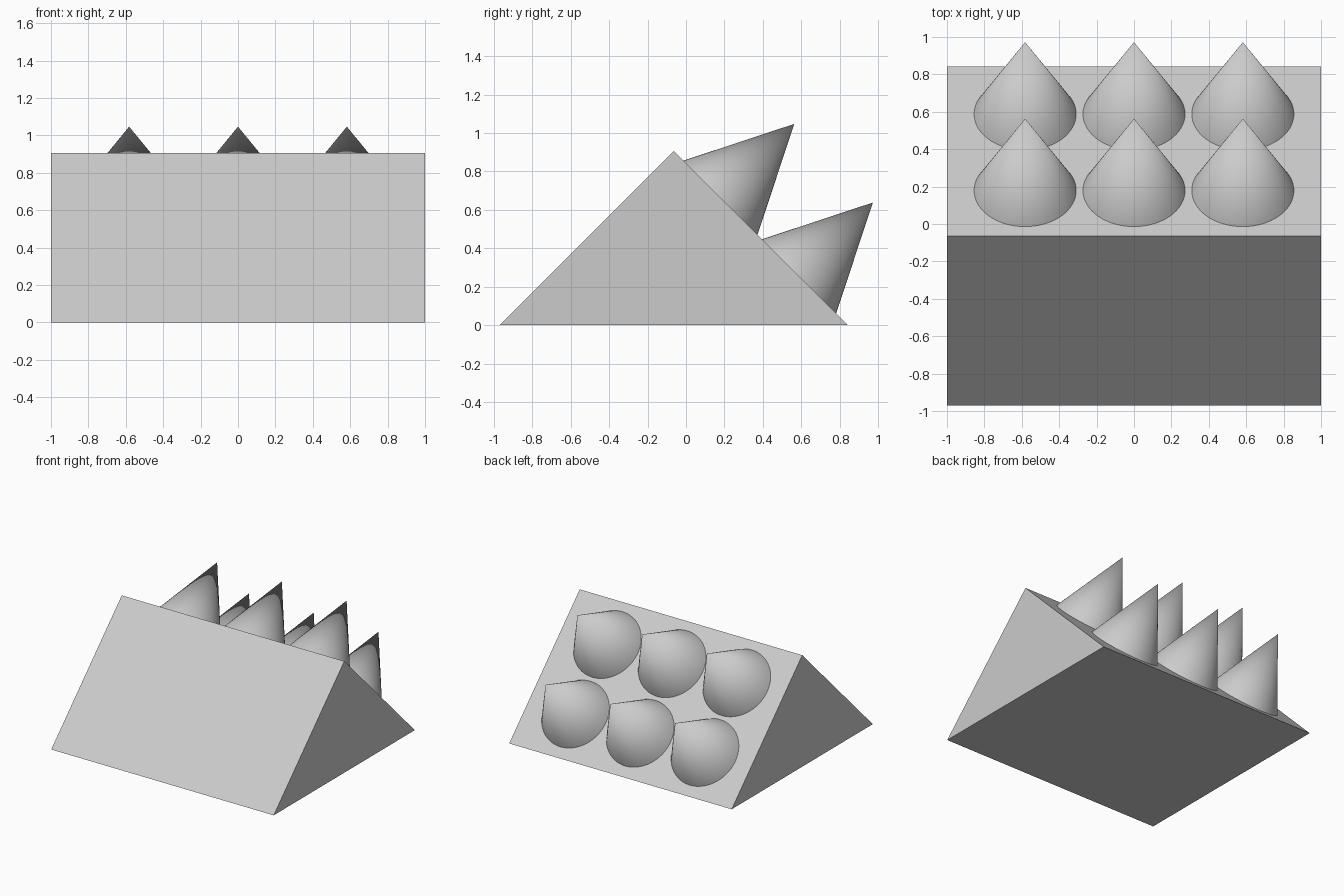
import bpy
import bmesh
import math
from mathutils import Matrix, Vector

cube = bpy.data.objects.get("Cube")
if cube:
    bpy.data.objects.remove(cube, do_unlink=True)

grey = bpy.data.materials.new("light grey")
grey.use_nodes = True
colour = (0.6, 0.6, 0.6, 1)
grey.diffuse_color = colour
grey.node_tree.nodes["Principled BSDF"].inputs["Base Color"].default_value = colour


def add_object(name, bm):
    bmesh.ops.recalc_face_normals(bm, faces=bm.faces)
    mesh = bpy.data.meshes.new(name)
    bm.to_mesh(mesh)
    bm.free()
    mesh.materials.append(grey)
    obj = bpy.data.objects.new(name, mesh)
    bpy.context.collection.objects.link(obj)
    return obj


# Wedge: triangular profile extruded across the full width
bm = bmesh.new()
profile = [(-0.97, 0), (0.842, 0), (-0.064, 0.906)]
face = bm.faces.new([bm.verts.new((-1, y, z)) for y, z in profile])
side = bmesh.ops.extrude_face_region(bm, geom=[face], use_keep_orig=True)
bmesh.ops.translate(bm, vec=(2, 0, 0),
                    verts=[v for v in side["geom"] if isinstance(v, bmesh.types.BMVert)])
add_object("wedge_block", bm)

# Two rows of three cones standing square on the back slope
RADIUS, HEIGHT = 0.273, 0.543
tilt = Matrix.Rotation(-math.pi / 4, 4, "X")
normal = Vector((0, 1, 1)).normalized()
for row, (y, z) in {"upper": (0.179, 0.663), "lower": (0.588, 0.254)}.items():
    for label, x in {"right": -0.582, "middle": 0, "left": 0.582}.items():
        centre = Vector((x, y, z)) + normal * HEIGHT / 2
        bm = bmesh.new()
        bmesh.ops.create_cone(bm, cap_ends=True, segments=64, radius1=RADIUS, radius2=0,
                              depth=HEIGHT, matrix=Matrix.Translation(centre) @ tilt)
        cone = add_object(f"{row}_{label}_cone", bm)
        bpy.ops.object.select_all(action="DESELECT")
        cone.select_set(True)
        bpy.context.view_layer.objects.active = cone
        bpy.ops.object.shade_smooth_by_angle(angle=math.radians(40))
